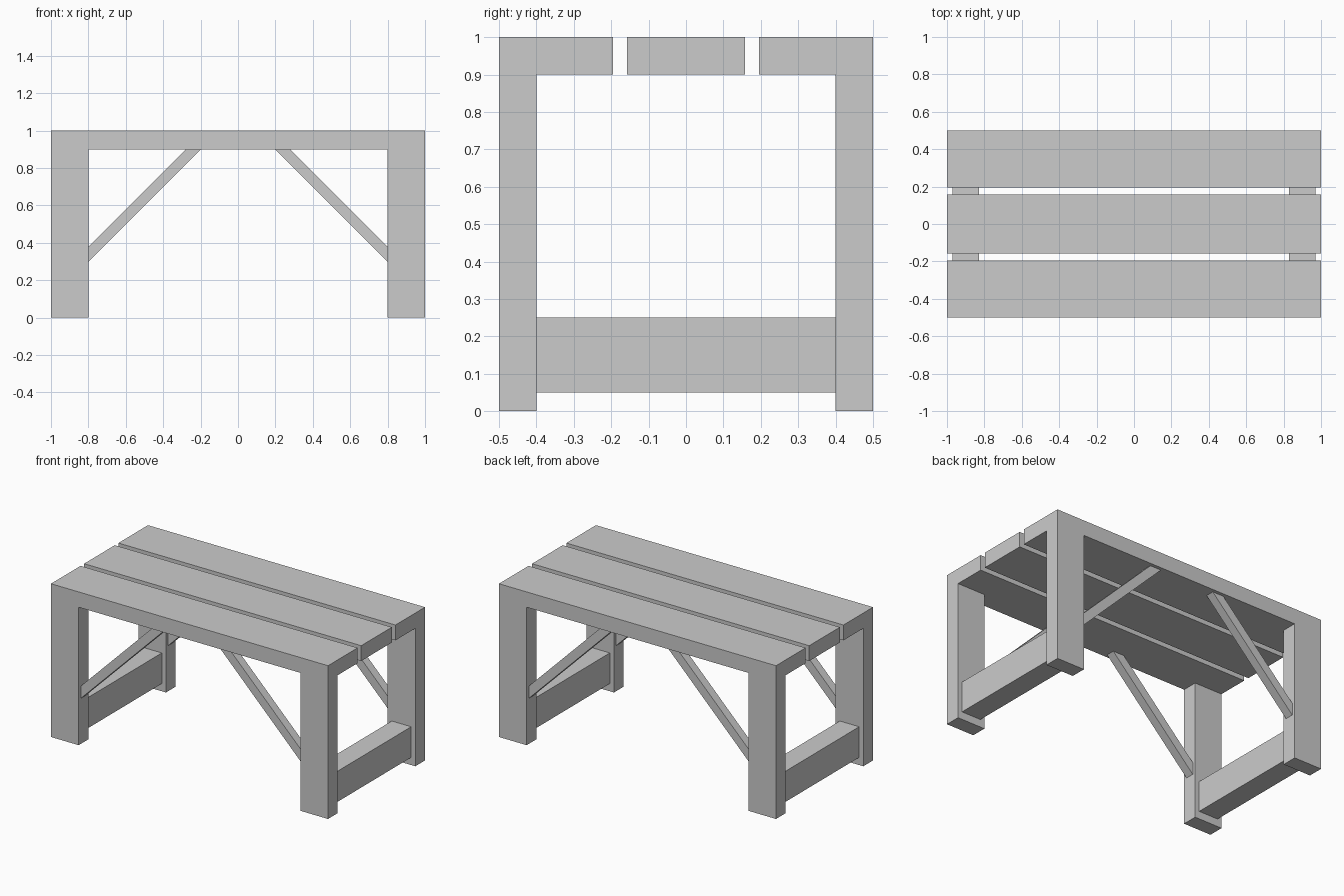
import bpy

if "Cube" in bpy.data.objects:
    bpy.data.objects.remove(bpy.data.objects["Cube"])


def prism(name, profile, y0, y1):
    """Extrude an x-z outline (anticlockwise seen from the front) from y0 to y1."""
    n = len(profile)
    verts = [(x, y0, z) for x, z in profile] + [(x, y1, z) for x, z in profile]
    faces = [tuple(range(n)), tuple(range(2 * n - 1, n - 1, -1))]
    faces += [(i, i + n, (i + 1) % n + n, (i + 1) % n) for i in range(n)]
    mesh = bpy.data.meshes.new(name)
    mesh.from_pydata(verts, [], faces)
    obj = bpy.data.objects.new(name, mesh)
    bpy.context.collection.objects.link(obj)
    return obj


def box(name, x0, x1, y0, y1, z0, z1):
    return prism(name, [(x0, z0), (x1, z0), (x1, z1), (x0, z1)], y0, y1)


def mirror(obj, x=False, y=False):
    mod = obj.modifiers.new("Mirror", 'MIRROR')
    mod.use_axis = (x, y, False)


# Top: a centre plank and a mirrored pair of outer planks
box("centre_plank", -1, 1, -0.158, 0.158, 0.9, 1.0)
mirror(box("outer_planks", -1, 1, 0.195, 0.5, 0.9, 1.0), y=True)

# Four legs under the corners
mirror(box("legs", 0.8, 1.0, 0.4, 0.5, 0.0, 0.9), x=True, y=True)

# Low stretchers joining each pair of legs
mirror(box("stretchers", 0.83, 0.97, -0.4, 0.4, 0.05, 0.25), x=True)

# Diagonal braces, cut flush to the legs and the planks
brace = [(0.8, 0.297), (0.8, 0.377), (0.277, 0.9), (0.197, 0.9)]
mirror(prism("braces", brace, 0.422, 0.478), x=True, y=True)
